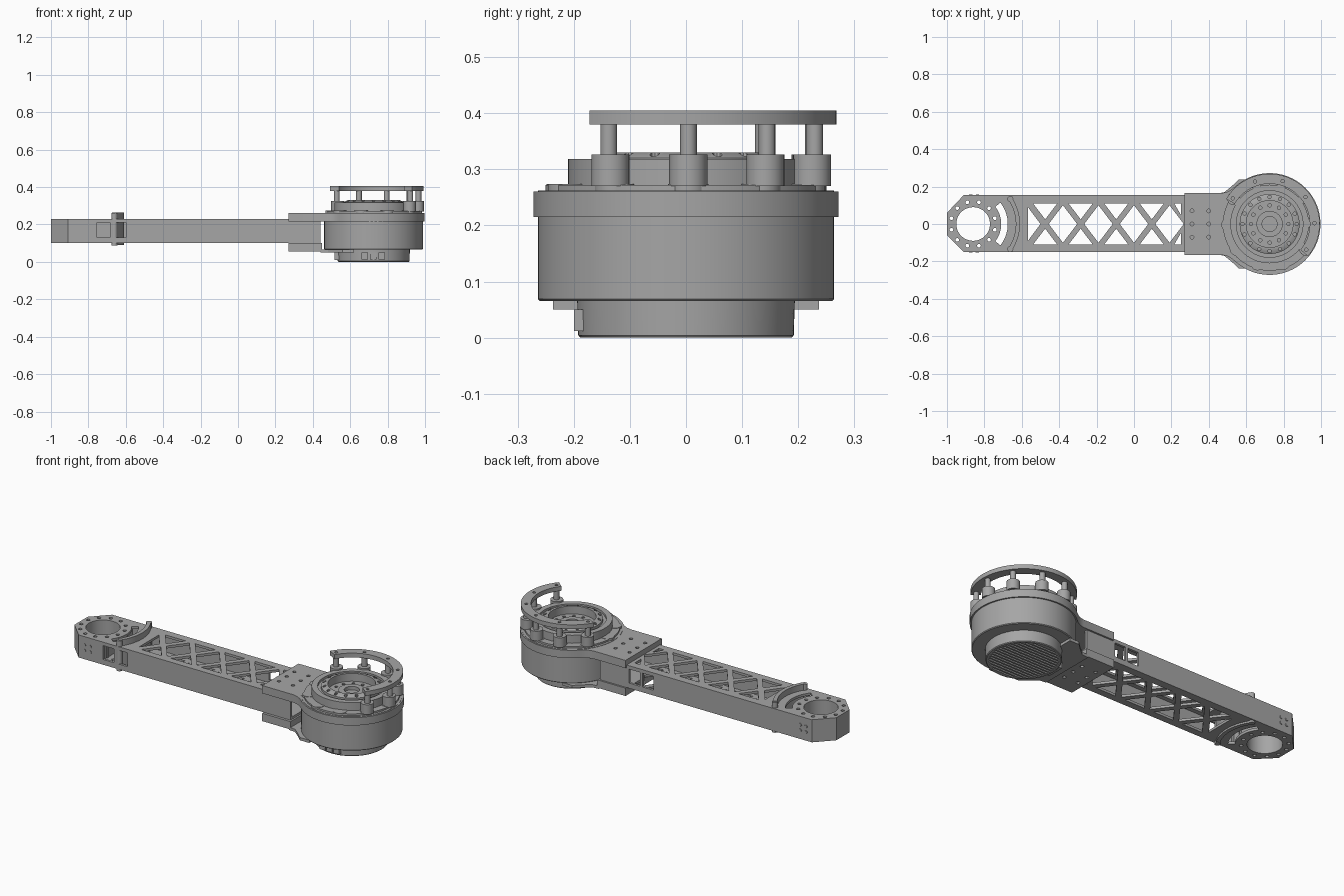
import bpy, bmesh
from math import cos, sin, pi, radians, hypot

if "Cube" in bpy.data.objects:
    bpy.data.objects.remove(bpy.data.objects["Cube"])

grey = bpy.data.materials.new("machined grey")
grey.use_nodes = True
colour = (0.38, 0.38, 0.38, 1)
grey.diffuse_color = colour
grey.node_tree.nodes["Principled BSDF"].inputs["Base Color"].default_value = colour

MX = 0.725            # motor axis
EX = -0.86            # far joint axis
CROSS, HALF = 0.19, 0.125   # lattice pitch and half height


def arc(cx, r, a0, a1, n):
    return [(cx + r * cos(radians(a0 + (a1 - a0) * i / n)),
             r * sin(radians(a0 + (a1 - a0) * i / n))) for i in range(n + 1)]


def circle(x, y, r, n=16):
    return [(x + r * cos(2 * pi * i / n), y + r * sin(2 * pi * i / n)) for i in range(n)]


def sector(cx, r0, r1, a0, a1, n=32):
    return arc(cx, r1, a0, a1, n) + arc(cx, r0, a1, a0, n)


def rect(x0, x1, y0, y1):
    return [(x0, y0), (x1, y0), (x1, y1), (x0, y1)]


def polar(r, deg):
    return MX + r * cos(radians(deg)), r * sin(radians(deg))


def shrink(pts, cx, cy, f):
    return [(cx + (x - cx) * f, cy + (y - cy) * f) for x, y in pts]


def make(name, bm):
    bmesh.ops.recalc_face_normals(bm, faces=bm.faces)
    me = bpy.data.meshes.new(name)
    bm.to_mesh(me)
    bm.free()
    me.materials.append(grey)
    ob = bpy.data.objects.new(name, me)
    bpy.context.collection.objects.link(ob)
    return ob


def prisms(name, items):
    """Extrude each (outline, z0, z1) into one object."""
    bm = bmesh.new()
    for pts, z0, z1 in items:
        low = [bm.verts.new((x, y, z0)) for x, y in pts]
        high = [bm.verts.new((x, y, z1)) for x, y in pts]
        bm.faces.new(low)
        bm.faces.new(high)
        for i in range(len(pts)):
            j = (i + 1) % len(pts)
            bm.faces.new((low[i], low[j], high[j], high[i]))
    return make(name, bm)


def lathe(name, profile, steps=72):
    bm = bmesh.new()
    vs = [bm.verts.new((MX + r, 0, z)) for r, z in profile]
    es = [bm.edges.new(p) for p in zip(vs, vs[1:])]
    bmesh.ops.spin(bm, geom=vs + es, cent=(MX, 0, 0), axis=(0, 0, 1),
                   angle=2 * pi, steps=steps)
    bmesh.ops.remove_doubles(bm, verts=bm.verts, dist=0.0005)
    return make(name, bm)


def activate(ob):
    bpy.ops.object.select_all(action='DESELECT')
    ob.select_set(True)
    bpy.context.view_layer.objects.active = ob


def cut(ob, items):
    tool = prisms("cutter", items)
    tool.hide_render = True
    mod = ob.modifiers.new("cut", 'BOOLEAN')
    mod.operation, mod.solver, mod.object = 'DIFFERENCE', 'EXACT', tool
    activate(ob)
    bpy.ops.object.modifier_apply(modifier="cut")
    bpy.data.objects.remove(tool)


# Arm: hollow box beam with chamfered solid end
arm = prisms("arm_beam", [([(-1, -0.06), (-0.91, -0.15), (0.44, -0.15), (0.44, 0.155),
                            (-0.91, 0.155), (-1, 0.06)], 0.1, 0.23)])
cut(arm, [(rect(-0.77, 0.5, -0.136, 0.141), 0.114, 0.216)])

# Lattice windows, joint bore, bolt circle and curved slot
side = hypot(CROSS / 2, HALF)
r_dia = CROSS / 2 * HALF / side
r_tri = CROSS * HALF / (CROSS + 2 * side)
bar = 0.015
shapes = []
for k in range(4):
    c = -0.475 + k * CROSS
    for s in (1, -1):
        tri = [(c, 0), (c + CROSS / 2, s * HALF), (c - CROSS / 2, s * HALF)]
        shapes.append(shrink(tri, c, s * (HALF - r_tri), 1 - bar / r_tri))
    m = c + CROSS / 2
    dia = [(m - CROSS / 2, 0), (m, -HALF), (m + CROSS / 2, 0), (m, HALF)]
    shapes.append(shrink(dia, m, 0, 1 - bar / r_dia))
shapes.append([(-0.567, -0.09), (-0.5, 0), (-0.567, 0.09)])
for s in (1, -1):
    shapes.append([(0.25, s * 0.11), (0.25, s * 0.05), (0.215, s * 0.11)])
shapes.append(circle(EX, 0, 0.09, 48))
shapes.append(sector(EX, 0.15, 0.185, -38, 38))
for i in range(12):
    a = pi / 6 * (i + 0.5)
    shapes.append(circle(EX + 0.12 * cos(a), 0.12 * sin(a), 0.01, 12))
cut(arm, [(p, 0.05, 0.3) for p in shapes])

# Side windows and side screw holes
cut(arm, [(rect(x, x + 0.07, y, y + 0.06), 0.13, 0.21)
          for x, y in ((-0.755, -0.18), (-0.67, -0.18), (0.1, 0.125), (0.185, 0.125))])
bm = bmesh.new()
for x in (-0.873, -0.837):
    for z in (0.15, 0.182):
        for y in (-0.1505, 0.1555):
            made = bmesh.ops.create_cone(bm, cap_ends=True, segments=12, radius1=0.01,
                                         radius2=0.008, depth=0.006)["verts"]
            for v in made:
                v.co = (x + v.co.x, y + v.co.z, z + v.co.y)
make("side_screws", bm)

# Curved clamp across the arm with end lugs
lugs = [(circle(EX + 0.24 * cos(radians(a)), 0.24 * sin(radians(a)), 0.016), 0.088, 0.262)
        for a in (-34, 34)]
prisms("curved_clamp", [(sector(EX, 0.228, 0.25, -35, 35), 0.09, 0.265)] + lugs)

# Motor mount: top plate that wraps the motor, lower saddle plate
fillet = [(0.47, 0.165), (0.5, 0.172), (0.525, 0.187)]
outline = ([(0.27, -0.165)] + [(x, -y) for x, y in fillet] + arc(MX, 0.272, -133, 133, 64)
           + fillet[::-1] + [(0.27, 0.165)])
top_plate = prisms("mount_top_plate", [(outline, 0.215, 0.26)])
bolts = [circle(x, y, 0.01, 12) for x in (0.31, 0.4) for y in (-0.07, 0, 0.07)]
rim = [circle(*polar(0.25, a), 0.008, 10) for a in range(190, 320, 20)]
cut(top_plate, [(p, 0.245, 0.3) for p in bolts + rim])
saddle = prisms("mount_lower_saddle", [(rect(0.27, 0.45, -0.165, 0.165), 0.055, 0.1)])
cut(saddle, [(p, 0.04, 0.07) for p in bolts])
prisms("mount_lower_plate", [([(0.44, -0.165), (0.48, -0.168), (0.52, -0.2), (0.56, -0.237),
                              (0.62, -0.237), (0.62, 0.237), (0.56, 0.237), (0.52, 0.2),
                              (0.48, 0.168), (0.44, 0.165)], 0.05, 0.066)])

# Motor housing with stepped top and open recess
housing = lathe("motor_housing", [(0, 0.065), (0.26, 0.065), (0.264, 0.069), (0.264, 0.262),
                                  (0.25, 0.262), (0.25, 0.272), (0.21, 0.272), (0.21, 0.318),
                                  (0.178, 0.318), (0.178, 0.305), (0.16, 0.305), (0.16, 0.32),
                                  (0.14, 0.33), (0.125, 0.33), (0.125, 0.285), (0.07, 0.285),
                                  (0.07, 0.295), (0.04, 0.295), (0.04, 0.275), (0, 0.275)])
cut(housing, [(circle(*polar(r, a * 360 / n), 0.009, 10), 0.268, 0.35)
              for r, n in ((0.1, 12), (0.145, 16)) for a in range(n)])

# Scalloped lobes around the housing shoulder
prisms("shoulder_lobes", [(circle(*polar(0.222, a), 0.036, 20), 0.258, 0.274)
                          for a in range(1, 361, 36)])

# Bottom cap with ribbed vent and connectors
cap = lathe("bottom_cap", [(0, 0), (0.188, 0), (0.192, 0.004), (0.194, 0.068), (0, 0.068)])
vents = []
for i in range(-8, 9):
    y = i * 0.02
    half = (0.175 ** 2 - y * y) ** 0.5
    vents.append((rect(MX - half, MX + half, y - 0.005, y + 0.005), -0.01, 0.008))
cut(cap, vents)
sockets = [(rect(x, x + 0.035, -0.2, -0.17), 0.012, 0.05) for x in (0.66, 0.705, 0.75)]
prisms("connector_sockets", sockets + [(rect(0.515, 0.56, -0.05, 0.05), 0.01, 0.055)])

# Raised half ring on posts and bosses
angles = [-35 + 36 * i for i in range(6)]
prisms("ring_bosses", [(circle(*polar(0.235, a), 0.034, 24), 0.27, 0.326) for a in angles])
prisms("ring_posts", [(circle(*polar(0.24, a), 0.015), 0.32, 0.385) for a in angles])
ring = prisms("half_ring", [(sector(MX, 0.215, 0.268, -40, 150, 56), 0.38, 0.405)])
cut(ring, [(circle(*polar(0.24, a), 0.009, 12), 0.395, 0.42) for a in angles])

for ob in list(bpy.context.scene.objects):
    if ob.type == 'MESH':
        activate(ob)
        bpy.ops.object.shade_smooth_by_angle(angle=radians(30))
